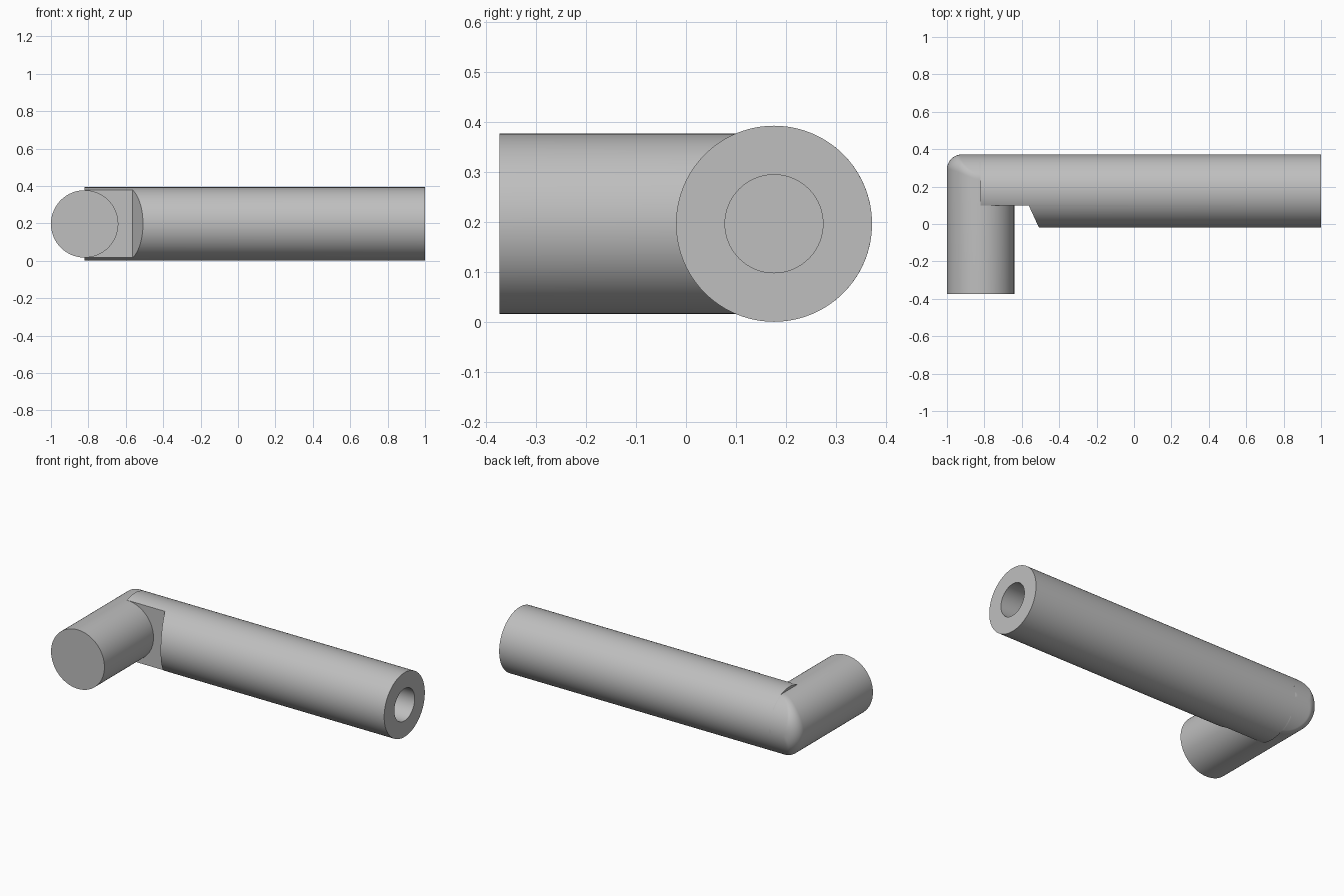
import bpy, bmesh
from math import sin, cos, pi, sqrt, radians

if "Cube" in bpy.data.objects:
    bpy.data.objects.remove(bpy.data.objects["Cube"])

SIDES = 96
TUBE_Y, AXIS_Z, TUBE_R = 0.176, 0.197, 0.196
PEG_X, PEG_R, FILLET = -0.82, 0.18, 0.08
FRONT, BACK_CUT = -0.373, 0.1

grey = bpy.data.materials.new("plain grey")
grey.use_nodes = True
grey.diffuse_color = (0.52, 0.52, 0.52, 1)
grey.node_tree.nodes["Principled BSDF"].inputs["Base Color"].default_value = grey.diffuse_color


def add_object(name, bm):
    bmesh.ops.recalc_face_normals(bm, faces=bm.faces)
    mesh = bpy.data.meshes.new(name)
    bm.to_mesh(mesh)
    bm.free()
    mesh.materials.append(grey)
    obj = bpy.data.objects.new(name, mesh)
    bpy.context.collection.objects.link(obj)
    return obj


def loft(name, rings):
    """Skin a list of closed rings and cap both ends."""
    bm = bmesh.new()
    loops = [[bm.verts.new(p) for p in ring] for ring in rings]
    for a, b in zip(loops, loops[1:]):
        for i in range(SIDES):
            j = (i + 1) % SIDES
            bm.faces.new((a[i], a[j], b[j], b[i]))
    bm.faces.new(loops[0])
    bm.faces.new(loops[-1])
    return add_object(name, bm)


def smooth(obj):
    bpy.ops.object.select_all(action='DESELECT')
    obj.select_set(True)
    bpy.context.view_layer.objects.active = obj
    bpy.ops.object.shade_smooth_by_angle(angle=radians(22))


angles = [2 * pi * i / SIDES for i in range(SIDES)]

# Long tube with a blind bore in its open end
profile = [(PEG_X, TUBE_R), (1, TUBE_R), (1, TUBE_R / 2), (0.2, TUBE_R / 2)]
tube = loft("long_tube", [[(x, TUBE_Y + r * cos(a), AXIS_Z + r * sin(a)) for a in angles]
                          for x, r in profile])

# Relief cut beside the peg: flat floor and sloping end wall
bm = bmesh.new()
outline = [(-1, BACK_CUT), (-0.563, BACK_CUT), (-0.508, -0.02), (-0.462, -0.12), (-1, -0.12)]
floor = bm.faces.new([bm.verts.new((x, y, -0.1)) for x, y in outline])
top = bmesh.ops.extrude_face_region(bm, geom=[floor])["geom"]
bmesh.ops.translate(bm, vec=(0, 0, 0.6), verts=[v for v in top if isinstance(v, bmesh.types.BMVert)])
cutter = add_object("relief_cutter", bm)
cutter.hide_render = True
cutter.hide_set(True)
cut = tube.modifiers.new("relief", 'BOOLEAN')
cut.operation, cut.solver, cut.object = 'DIFFERENCE', 'EXACT', cutter
bpy.context.view_layer.objects.active = tube
bpy.ops.object.modifier_apply(modifier=cut.name)
bpy.data.objects.remove(cutter)
smooth(tube)


# Peg whose back end follows the tube's curve, with a rounded rim
def peg_back(rho, a):
    edge = PEG_R * sin(a)
    slope = edge * sin(a) / sqrt(TUBE_R ** 2 - edge ** 2)
    rim_y = TUBE_Y + sqrt(TUBE_R ** 2 - edge ** 2)
    y = TUBE_Y + sqrt(TUBE_R ** 2 - (rho * sin(a)) ** 2)
    inner = PEG_R - FILLET
    centre = rim_y + FILLET * (slope - sqrt(1 + slope ** 2))
    if rho > inner + FILLET * slope / sqrt(1 + slope ** 2):
        y = min(y, centre + sqrt(max(0, FILLET ** 2 - (rho - inner) ** 2)))
    # keep the half buried in the tube just below its surface
    return y - 0.004 if cos(a) > 0.01 else y


def peg_ring(rho, depth):
    return [(PEG_X + rho * cos(a), depth(rho, a), AXIS_Z + rho * sin(a)) for a in angles]


rings = [peg_ring(PEG_R, lambda r, a: FRONT)]
rings += [peg_ring(PEG_R * sin(pi / 2 * (1 - k / 32)), peg_back) for k in range(32)]
peg = loft("cross_peg", rings)
smooth(peg)
